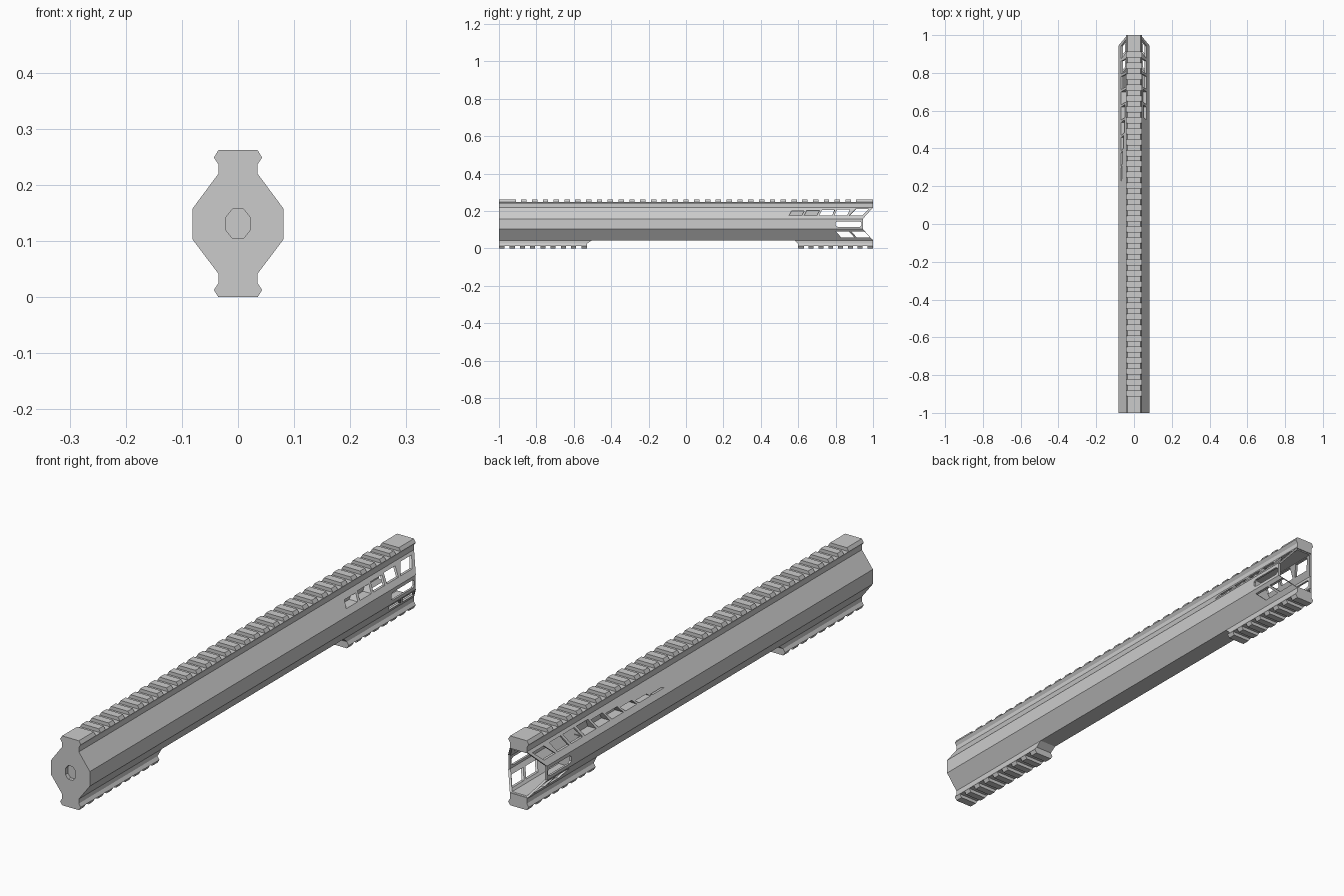
import bpy, bmesh

if "Cube" in bpy.data.objects:
    bpy.data.objects.remove(bpy.data.objects["Cube"])


def prism(bm, pts, axis, a, b):
    """Extrude a closed outline along x (pts are y,z) or along y (pts are x,z)."""
    def at(p, t):
        return (t, p[0], p[1]) if axis == 'x' else (p[0], t, p[1])
    lo = [bm.verts.new(at(p, a)) for p in pts]
    hi = [bm.verts.new(at(p, b)) for p in pts]
    n = len(pts)
    faces = [bm.faces.new(lo), bm.faces.new(hi[::-1])]
    for i in range(n):
        j = (i + 1) % n
        faces.append(bm.faces.new((lo[j], lo[i], hi[i], hi[j])))
    bmesh.ops.recalc_face_normals(bm, faces=faces)


def finish(bm, name):
    me = bpy.data.meshes.new(name)
    bm.to_mesh(me)
    bm.free()
    ob = bpy.data.objects.new(name, me)
    bpy.context.collection.objects.link(ob)
    return ob


def both(half):
    """Mirror a right-hand half outline to the left."""
    return half + [(-x, z) for x, z in reversed(half)]


def cut(target, bm):
    cutter = finish(bm, "cutter")
    cutter.hide_render = True
    mod = target.modifiers.new("cut", 'BOOLEAN')
    mod.operation = 'DIFFERENCE'
    mod.solver = 'EXACT'
    mod.object = cutter
    bpy.context.view_layer.objects.active = target
    bpy.ops.object.modifier_apply(modifier=mod.name)
    bpy.data.objects.remove(cutter)


# Eight-sided tube body
bm = bmesh.new()
prism(bm, both([(.035, .042), (.081, .103), (.081, .158), (.035, .22)]), 'y', -1, 1)
body = finish(bm, "handguard_body")

# Hollow at the back end
bm = bmesh.new()
prism(bm, both([(.031, .05), (.073, .106), (.073, .155), (.031, .212)]), 'y', .715, 1.1)
cut(body, bm)

# V-shaped notch in the back end
bm = bmesh.new()
prism(bm, [(1.0, .219), (.945, .157), (.945, .104), (1.0, .043), (1.1, .043), (1.1, .219)],
      'x', -.2, .2)
cut(body, bm)

# Windows and pockets, right row of five and longer tapering left row
bm = bmesh.new()


def window(side, y, z, h, length, lean):
    prism(bm, [(y, z), (y + length, z), (y + length + lean, z + h), (y + lean, z + h)],
          'x', side * .032, side * .12)


for i in range(9):
    y = .875 - .081 * i
    lean = .034 if i == 0 else .014
    if i < 5:
        window(1, y, .177, .034 - .0025 * i, .068, lean)
    window(-1, y, .176, min(.034, (y - .17) * .075), .068, lean)
for side in (-1, 1):
    for y in (.80, .883):
        window(side, y, .091, -.032, .07, .03)
    # chamfered slot in the flat side
    prism(bm, [(.80, .122), (.81, .115), (.928, .115), (.938, .122),
               (.938, .138), (.928, .145), (.81, .145), (.80, .138)],
          'x', side * .05, side * .12)
# Shallow front bore
prism(bm, [(x, .131 + z) for x, z in both([(.01, -.026), (.021, -.012),
                                           (.021, .012), (.01, .026)])], 'y', -1.05, -.985)
cut(body, bm)


def rail(name, y0, y1, top, pad0, pad1, ridges):
    """Flared rail with a solid pad at each end and even ridges between."""
    def flip(pts):
        return pts if top else [(x, .262 - z) for x, z in pts]
    bm = bmesh.new()
    prism(bm, flip(both([(.035, .215), (.035, .237), (.043, .249)])), 'y', y0, y1)
    ridge = flip(both([(.043, .249), (.035, .262)]))
    a, b = y0 + pad0, y1 - pad1
    step = (b - a) / (ridges + .5)
    prism(bm, ridge, 'y', y0, a)
    prism(bm, ridge, 'y', b, y1)
    for i in range(ridges):
        s = a + step * (i + .5)
        prism(bm, ridge, 'y', s, s + step * .5)
    # sloped run-out on the inner ends of the lower rails
    if not top:
        e, d = (y1, .025) if y0 < -.9 else (y0, -.018)
        prism(bm, [(e, .025), (e + d, .042), (e, .042)], 'x', -.035, .035)
    return finish(bm, name)


rail("top_rail", -1, 1, True, .09, .09, 31)
rail("lower_front_rail", -1, -.53, False, .03, .03, 7)
rail("lower_back_rail", .6, 1, False, .03, .03, 6)
